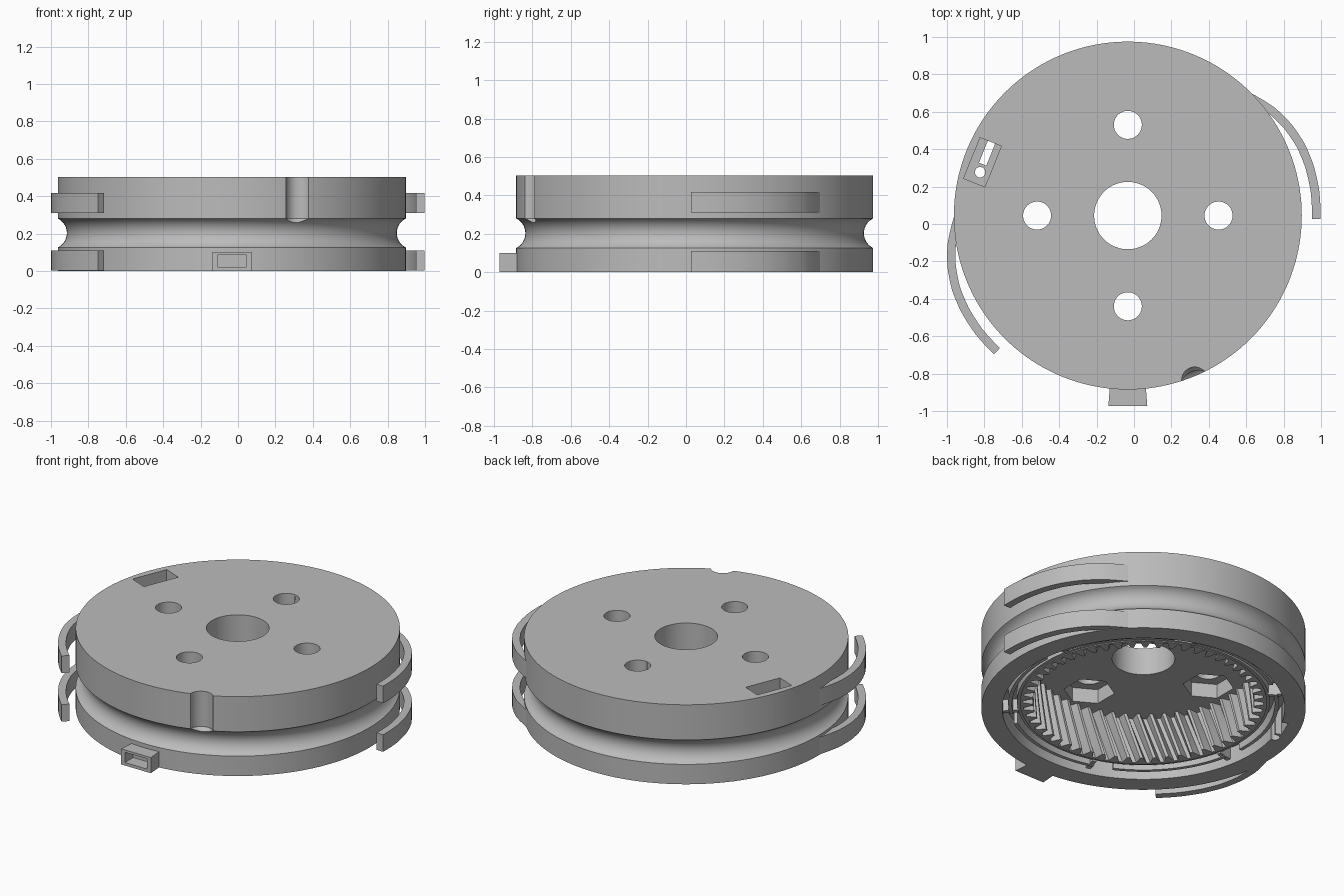
import bpy, bmesh, math
from math import sin, cos, pi, radians
from mathutils import Matrix, Vector

if "Cube" in bpy.data.objects:
    bpy.data.objects.remove(bpy.data.objects["Cube"])

CENTRE = Vector((-0.033, 0.045, 0))
RADIUS, TOP, FLOOR = 0.93, 0.503, 0.33

grey = bpy.data.materials.new("plain grey")
grey.use_nodes = True
grey.diffuse_color = (0.5, 0.5, 0.5, 1)
grey.node_tree.nodes["Principled BSDF"].inputs["Base Color"].default_value = (0.5, 0.5, 0.5, 1)


def finish(bm, name):
    """Turn a bmesh into an object placed on the disc centre."""
    bmesh.ops.recalc_face_normals(bm, faces=bm.faces)
    mesh = bpy.data.meshes.new(name)
    bm.to_mesh(mesh)
    bm.free()
    obj = bpy.data.objects.new(name, mesh)
    mesh.materials.append(grey)
    obj.location = CENTRE
    bpy.context.collection.objects.link(obj)
    return obj


def skin(name, rings, loop=False):
    """Join equal closed rings of points; cap the ends unless looped."""
    bm = bmesh.new()
    rows = [[bm.verts.new(p) for p in ring] for ring in rings]
    pairs = list(zip(rows, rows[1:]))
    if loop:
        pairs.append((rows[-1], rows[0]))
    for a, b in pairs:
        for i in range(len(a)):
            j = (i + 1) % len(a)
            bm.faces.new((a[i], a[j], b[j], b[i]))
    if not loop:
        bm.faces.new(rows[0])
        bm.faces.new(rows[-1])
    return finish(bm, name)


def box(name, x, y, z0, z1, length, width, angle=0):
    bm = bmesh.new()
    bmesh.ops.create_cube(bm, size=1)
    place = (Matrix.Translation((x, y, (z0 + z1) / 2)) @ Matrix.Rotation(angle, 4, 'Z')
             @ Matrix.Diagonal((length, width, z1 - z0, 1)))
    bm.transform(place)
    return finish(bm, name)


def post(name, x, y, z0, z1, r0, r1=None, sides=40):
    bm = bmesh.new()
    bmesh.ops.create_cone(bm, cap_ends=True, segments=sides, radius1=r0,
                          radius2=r0 if r1 is None else r1, depth=z1 - z0)
    bm.transform(Matrix.Translation((x, y, (z0 + z1) / 2)))
    return finish(bm, name)


def arc_band(name, path, width, z0, z1):
    """Curved strip following (degrees, radius) pairs."""
    rings = []
    for deg, r in path:
        c, s = cos(radians(deg)), sin(radians(deg))
        rings.append([(q * c, q * s, z) for q, z in
                      ((r - width / 2, z0), (r + width / 2, z0),
                       (r + width / 2, z1), (r - width / 2, z1))])
    return skin(name, rings)


def cut(obj, cutter):
    cutter.hide_render = True
    mod = obj.modifiers.new("cut", 'BOOLEAN')
    mod.operation, mod.solver, mod.object = 'DIFFERENCE', 'EXACT', cutter
    bpy.context.view_layer.objects.active = obj
    bpy.ops.object.modifier_apply(modifier=mod.name)
    bpy.data.objects.remove(cutter)


def smooth(obj):
    bpy.ops.object.select_all(action='DESELECT')
    obj.select_set(True)
    bpy.context.view_layer.objects.active = obj
    bpy.ops.object.shade_smooth_by_angle(angle=radians(30))


# Main disc: lathed profile with a round cable groove and a hollow underside
mid, half, depth = 0.203, 0.077, 0.048
arc_r = (half ** 2 + depth ** 2) / (2 * depth)
spread = math.asin(half / arc_r)
groove = []
for i in range(15):
    a = spread * (1 - i / 7)
    groove.append((RADIUS - depth + arc_r * (1 - cos(a)), mid + arc_r * sin(a)))
profile = ([(0.18, TOP), (RADIUS, TOP)] + groove +
           [(RADIUS, 0), (0.81, 0), (0.81, 0.11), (0.725, 0.11), (0.725, 0.045),
            (0.70, 0.045), (0.70, FLOOR), (0.18, FLOOR)])
SEG = 160
disc = skin("pulley_disc", [[(r * cos(2 * pi * k / SEG), r * sin(2 * pi * k / SEG), z)
                             for r, z in profile] for k in range(SEG)], loop=True)

# Bolt holes with hexagonal nut pockets below
for k in range(4):
    x, y = 0.485 * cos(k * pi / 2), 0.485 * sin(k * pi / 2)
    cut(disc, post("bolt_hole", x, y, 0.2, 0.6, 0.075))
    cut(disc, post("nut_pocket", x, y, 0.2, FLOOR + 0.09, 0.147, sides=6))

# Pointed vertical notch in the front rim
cut(disc, post("notch_shaft", 0.358, -0.88, 0.28, 0.6, 0.07))
cut(disc, post("notch_tip", 0.358, -0.88, 0.21, 0.281, 0.0, 0.07))

# Cable clamp pocket, slot and pin hole, with a window through the rim
turn = radians(68)
cut(disc, box("clamp_pocket", -0.777, 0.285, 0.40, 0.6, 0.235, 0.122, turn))
cut(disc, box("clamp_slot", -0.752, 0.335, -0.1, 0.45, 0.13, 0.042, turn))
cut(disc, post("pin_hole", -0.79, 0.232, -0.1, 0.45, 0.028, sides=24))
out = radians(153)
cut(disc, box("rim_window", 0.87 * cos(out), 0.87 * sin(out), 0.34, 0.46, 0.2, 0.13, out))
out = radians(156)
cut(disc, box("latch_notch", 0.88 * cos(out), 0.88 * sin(out), -0.1, 0.11, 0.2, 0.12, out))
smooth(disc)

# Internal helical gear
TEETH, LAYERS, TWIST = 54, 8, 0.15
gear = bmesh.new()
step = 2 * pi / TEETH
rows = []
for layer in range(LAYERS + 1):
    t = layer / LAYERS
    z = 0.04 + t * (FLOOR - 0.035)
    inner, outer = [], []
    for k in range(TEETH):
        for part, r in ((0.0, 0.69), (0.28, 0.69), (0.52, 0.635), (0.76, 0.635)):
            a = (k + part) * step + t * TWIST
            inner.append(gear.verts.new((r * cos(a), r * sin(a), z)))
            outer.append(gear.verts.new((0.708 * cos(a), 0.708 * sin(a), z)))
    rows.append((inner, outer))
count = TEETH * 4
for i in range(count):
    j = (i + 1) % count
    for (a, b), (c, d) in zip(rows, rows[1:]):
        gear.faces.new((a[i], a[j], c[j], c[i]))
        gear.faces.new((b[i], b[j], d[j], d[i]))
    for a, b in (rows[0], rows[-1]):
        gear.faces.new((a[i], a[j], b[j], b[i]))
smooth(finish(gear, "inner_gear"))

# Broken spring ring in the underside channel, tied by short spokes
for k in range(6):
    start = k * 60 + 12
    smooth(arc_band("spring_ring", [(start + 2.7 * i, 0.765) for i in range(20)],
                    0.022, 0.03, 0.112))
    arc_band("ring_spoke", [(start, 0.77), (start + 2, 0.77)], 0.1, 0.035, 0.112)

# Two pairs of sprung arms, mirrored about one axis of the disc
keys = [(46, 0.90), (42, 0.92), (36, 0.953), (29, 0.980), (22, 0.998),
        (15, 1.006), (7, 1.009), (-1, 1.007)]
path = []
for (a0, r0), (a1, r1) in zip(keys, keys[1:]):
    path += [(a0 + (a1 - a0) * t / 4, r0 + (r1 - r0) * t / 4) for t in range(4)]
path.append(keys[-1])
for level, z0 in (("lower", 0.002), ("upper", 0.31)):
    smooth(arc_band(level + "_left_arm", path, 0.046, z0, z0 + 0.108))
    smooth(arc_band(level + "_right_arm", [(225 - a, r) for a, r in path],
                    0.046, z0, z0 + 0.108))

# Hollow flared lug on the front
outline = ((-0.095, -0.90), (0.095, -0.90), (0.104, -1.018), (-0.104, -1.018))
lug = skin("front_lug", [[(x, y, z) for x, y in outline] for z in (0.001, 0.1)])
cut(lug, box("lug_opening", 0, -1.0, 0.02, 0.085, 0.155, 0.13))
